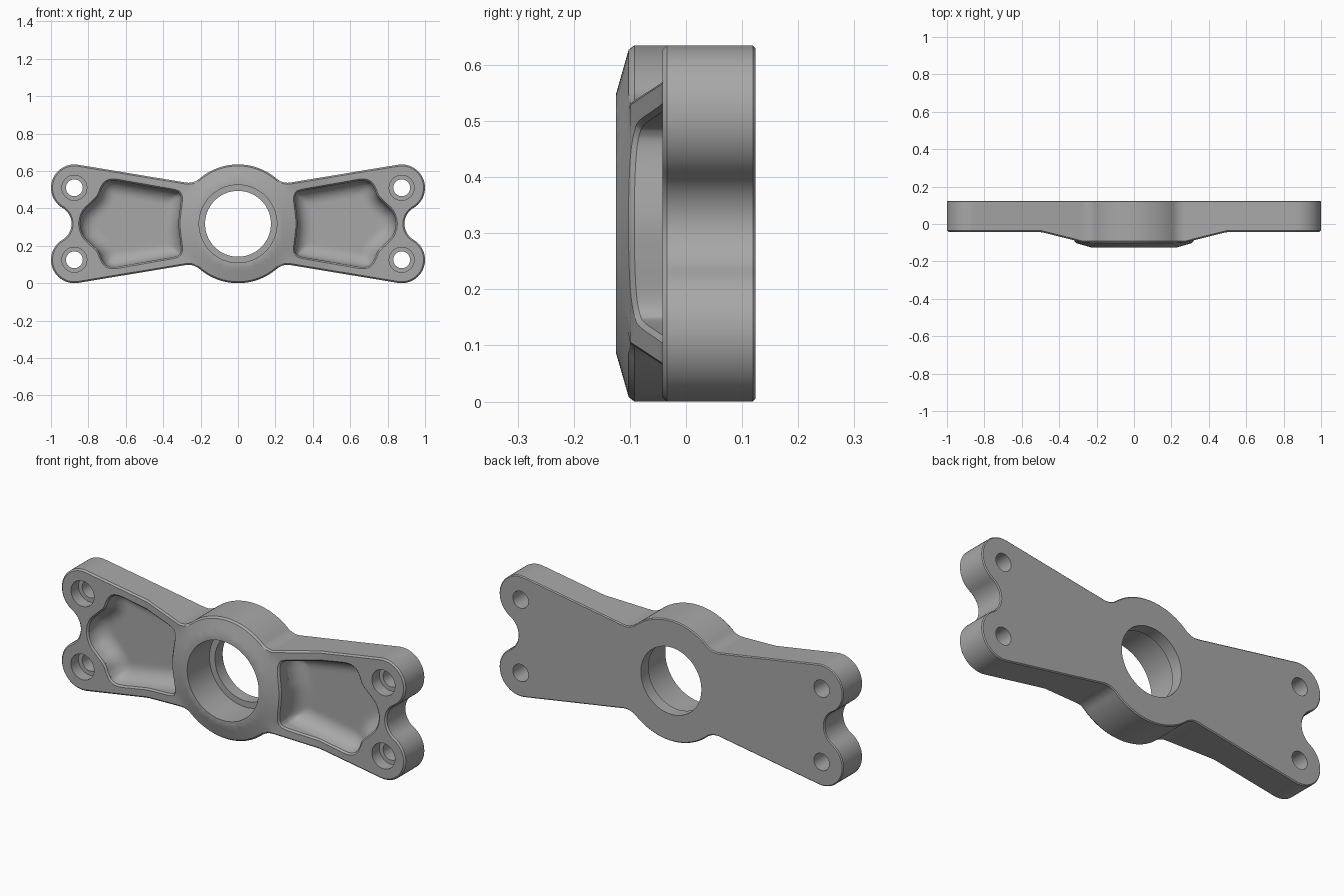
import bpy, bmesh, math
from mathutils import Vector
from mathutils.geometry import delaunay_2d_cdt

if "Cube" in bpy.data.objects:
    bpy.data.objects.remove(bpy.data.objects["Cube"])

MID = 0.3175                     # height of the centre line
HUB, LOBE, BACK, CH = 0.3175, 0.125, 0.124, 0.008
LX, LZ = 0.875, 0.1925           # bolt lobe centre
FLOOR, FIL = 0.05, 0.08          # pocket floor depth and fillet radius


# ---- 2D helpers (x, height from centre line) ----
def arc(cx, cz, r, a0, a1, n):
    return [(cx + r * math.cos(a0 + (a1 - a0) * i / n),
             cz + r * math.sin(a0 + (a1 - a0) * i / n)) for i in range(n + 1)]


def circle(cx, cz, r, n):
    return arc(cx, cz, r, 0, 2 * math.pi, n)[:-1]


def clean(pts):
    out = []
    for p in pts:
        if not out or math.dist(p, out[-1]) > 1e-4:
            out.append(p)
    return out[:-1] if math.dist(out[0], out[-1]) < 1e-4 else out


def inset(loop, d):
    n = len(loop)
    area = sum(loop[i - 1][0] * loop[i][1] - loop[i][0] * loop[i - 1][1] for i in range(n))
    s = d if area > 0 else -d
    out = []
    for i, p in enumerate(loop):
        a, b = loop[i - 1], loop[(i + 1) % n]
        t = Vector((b[0] - a[0], b[1] - a[1])).normalized()
        out.append((p[0] - t.y * s, p[1] + t.x * s))
    return out


def inside(p, loop):
    hit = False
    for i in range(len(loop)):
        (ax, az), (bx, bz) = loop[i - 1], loop[i]
        if (az > p[1]) != (bz > p[1]) and p[0] < (bx - ax) * (p[1] - az) / (bz - az) + ax:
            hit = not hit
    return hit


def distance(p, loop):
    best = 9.0
    for i in range(len(loop)):
        (ax, az), (bx, bz) = loop[i - 1], loop[i]
        dx, dz = bx - ax, bz - az
        t = max(0, min(1, ((p[0] - ax) * dx + (p[1] - az) * dz) / (dx * dx + dz * dz)))
        best = min(best, math.hypot(p[0] - ax - t * dx, p[1] - az - t * dz))
    return best


def smooth_loop(pts, k):
    out, n = [], len(pts)
    for i in range(n):
        a, b, c, d = (Vector(pts[(i + j - 1) % n]) for j in range(4))
        for s in range(k):
            t = s / k
            p = 0.5 * (2 * b + (c - a) * t + (2 * a - 5 * b + 4 * c - d) * t * t
                       + (3 * b - a - 3 * c + d) * t ** 3)
            out.append((p.x, p.y))
    return out


# ---- surface builders ----
bm = bmesh.new()


def vert(p, y):
    return bm.verts.new((p[0], y, p[1] + MID))


def strip(loop_a, fa, loop_b, fb):
    """Band of quads between two matching loops."""
    va = [vert(p, fa(p)) for p in loop_a]
    vb = [vert(p, fb(p)) for p in loop_b]
    for i in range(len(va)):
        bm.faces.new((va[i - 1], va[i], vb[i], vb[i - 1]))


def sheet(outer, holes, extra, f, gap, step):
    """Triangulated surface bounded by loops, with y = f(point)."""
    loops = [outer] + holes
    pts, edges = [], []
    for lp in loops:
        s = len(pts)
        pts += lp
        edges += [(s + i, s + (i + 1) % len(lp)) for i in range(len(lp))]
    pts += extra
    if step:
        x0, x1 = min(p[0] for p in outer), max(p[0] for p in outer)
        z0, z1 = min(p[1] for p in outer), max(p[1] for p in outer)
        for i in range(int((x1 - x0) / step) + 1):
            for j in range(int((z1 - z0) / step) + 1):
                p = (x0 + i * step, z0 + j * step)
                if inside(p, outer) and all(distance(p, lp) > gap for lp in loops):
                    pts.append(p)
    vs, _, fs, *_ = delaunay_2d_cdt([Vector(p) for p in pts], edges, [], 0, 1e-6)
    new = [vert(v, f(v)) for v in vs]
    for face in fs:
        c = sum((vs[i] for i in face), Vector((0, 0))) / len(face)
        if inside(c, outer) and not any(inside(c, h) for h in holes):
            bm.faces.new([new[i] for i in face])


def flat(y):
    return lambda p: y


def front(p):
    """Front face: flat arm ends, ramps, and a coned hub."""
    ramp = -0.042 - max(0, 0.5 - abs(p[0])) * 0.252
    cone = -0.125 + (math.hypot(p[0], p[1]) - 0.23) * 0.287
    return max(-0.125, min(cone, max(ramp, -0.1)))


def front_low(p):
    return front(p) + CH


# ---- outer outline: hub arc, fillet, arm edge, lobe, end notch ----
na = math.radians(99.4)
nx, nz = math.cos(na), math.sin(na)
rf = 0.09
d = nx * LX + nz * LZ + LOBE
s = math.sqrt((HUB + rf) ** 2 - (d + rf) ** 2)
cx, cz = nx * (d + rf) + nz * s, nz * (d + rf) - nx * s
th = math.atan2(cz, cx)
fillet = arc(cx, cz, rf, th + math.pi, na + math.pi, 10)
nr = 0.0993
nc = 0.89 + nr
end = math.atan2(-LZ, nc - LX)
lobe = arc(LX, LZ, LOBE, na, end, 24)
p0, p1 = fillet[-1], lobe[0]
edge = [(p0[0] + (p1[0] - p0[0]) * i / 24, p0[1] + (p1[1] - p0[1]) * i / 24) for i in range(25)]
quarter = (arc(0, 0, HUB, math.pi / 2, th, 20) + fillet + edge + lobe
           + arc(nc, 0, nr, end + math.pi, math.pi, 10))
half = quarter + [(x, -z) for x, z in reversed(quarter)]
outline = clean(half + [(-x, z) for x, z in reversed(half)])

# ---- pocket outlines ----
ph = [(.31, 0), (.305, .06), (.297, .13), (.305, .165), (.335, .183), (.45, .204), (.58, .227),
      (.665, .24), (.71, .228), (.735, .195), (.755, .15), (.795, .11), (.835, .065), (.852, 0)]
pocket = smooth_loop(ph + [(x, -z) for x, z in reversed(ph[1:-1])], 5)
pockets = [pocket, [(-x, z) for x, z in pocket]]

# ---- bore and bolt holes: x, z, wide radius, narrow radius, ledge depth, sides ----
bores = [(0, 0, .208, .176, .06, 72)]
bores += [(sx * LX, sz * LZ, .067, .045, .02, 32) for sx in (1, -1) for sz in (1, -1)]

# outer walls with chamfered rims
rim, back_rim = inset(outline, CH), inset(outline, 0.005)
strip(rim, front, outline, front_low)
strip(outline, front_low, outline, flat(BACK - 0.005))
strip(outline, flat(BACK - 0.005), back_rim, flat(BACK))

# front and back faces
wide = [circle(x, z, r, n) for x, z, r, _, _, n in bores]
narrow = [circle(x, z, r, n) for x, z, _, r, _, n in bores]
sheet(rim, pockets + wide, circle(0, 0, 0.23, 72), front, 0.012, 0.03)
sheet(back_rim, narrow, [], flat(BACK), 0, 0)

# stepped holes
for w, n, b in zip(wide, narrow, bores):
    strip(w, front, w, flat(b[4]))
    strip(w, flat(b[4]), n, flat(b[4]))
    strip(n, flat(b[4]), n, flat(BACK))

# dished pockets
for pk in pockets:
    lip = inset(pk, CH)
    strip(pk, front, lip, front_low)
    strip(lip, front_low, lip, flat(FLOOR - FIL))

    def dish(p, lip=lip):
        q = FIL - min(FIL, distance(p, lip))
        return FLOOR - FIL + math.sqrt(max(0, FIL * FIL - q * q))
    rings = [p for o in (.004, .012, .022) for p in inset(lip, o)
             if inside(p, lip) and distance(p, lip) > o * 0.8]
    sheet(lip, [], rings, dish, 0.028, 0.014)

# ---- finish ----
bmesh.ops.remove_doubles(bm, verts=bm.verts, dist=2e-5)
bmesh.ops.delete(bm, geom=[v for v in bm.verts if not v.link_faces], context='VERTS')
bmesh.ops.recalc_face_normals(bm, faces=bm.faces)
mesh = bpy.data.meshes.new("bracket")
bm.to_mesh(mesh)
bm.free()
metal = bpy.data.materials.new("grey metal")
metal.diffuse_color = (0.39, 0.39, 0.39, 1)
metal.use_nodes = True
metal.node_tree.nodes["Principled BSDF"].inputs["Base Color"].default_value = metal.diffuse_color
mesh.materials.append(metal)
bracket = bpy.data.objects.new("bracket", mesh)
bpy.context.collection.objects.link(bracket)
bpy.context.view_layer.objects.active = bracket
bracket.select_set(True)
bpy.ops.object.shade_smooth_by_angle(angle=math.radians(30))
